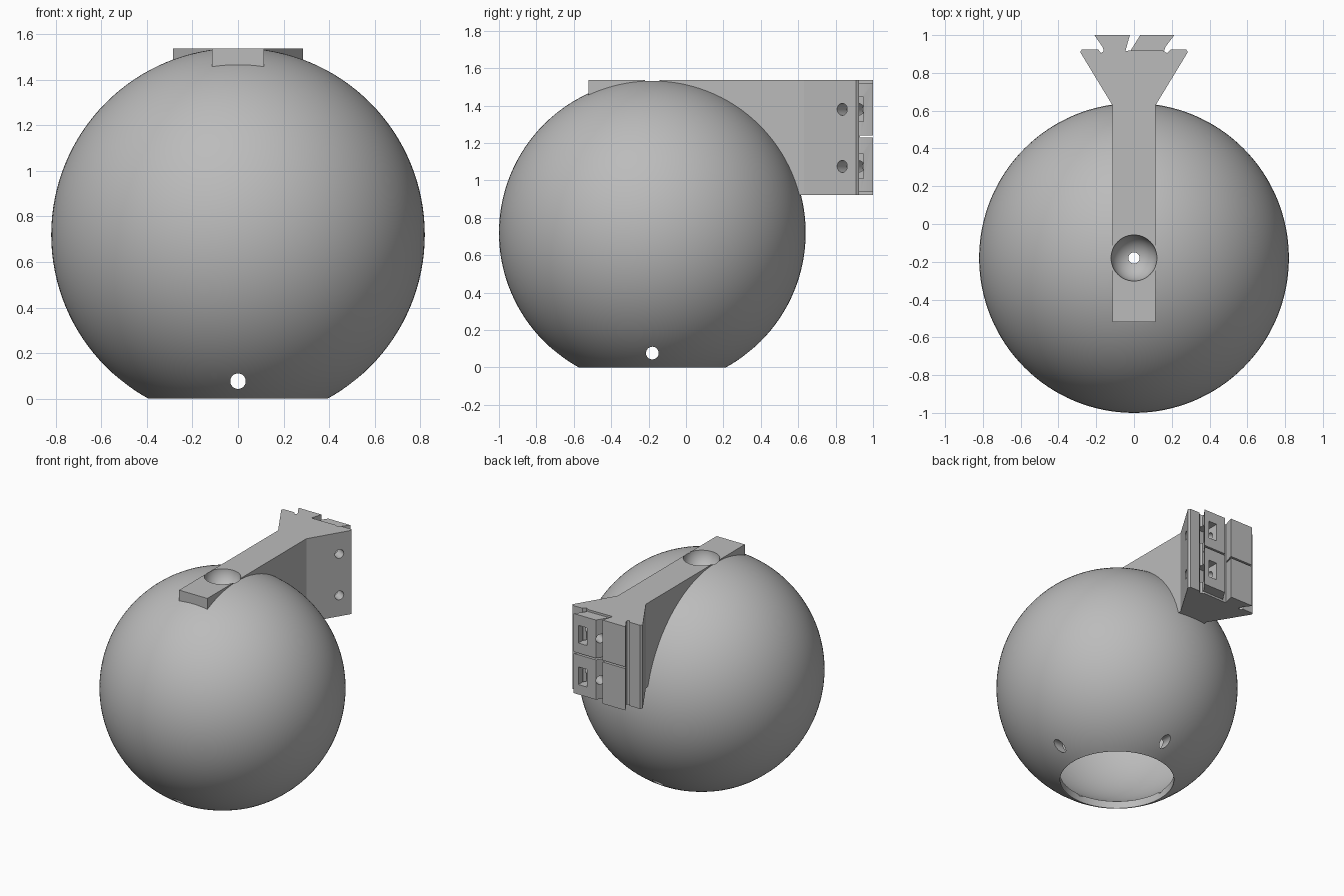
import bpy
import bmesh
from math import pi
from mathutils import Vector

if "Cube" in bpy.data.objects:
    bpy.data.objects.remove(bpy.data.objects["Cube"])

CX = Vector((0, -0.18, 0.72))   # globe centre
R = 0.82

gray = bpy.data.materials.new("plain gray")
gray.use_nodes = True
gray.diffuse_color = (0.5, 0.5, 0.5, 1)
gray.node_tree.nodes["Principled BSDF"].inputs["Base Color"].default_value = (0.5, 0.5, 0.5, 1)


def finish(name):
    ob = bpy.context.object
    ob.name = name
    ob.data.materials.clear()
    ob.data.materials.append(gray)
    return ob


def ball(name, loc, radius, seg=128):
    bpy.ops.mesh.primitive_uv_sphere_add(segments=seg, ring_count=seg // 2, radius=radius, location=loc)
    return finish(name)


def rod(name, a, b, radius, seg=32):
    a, b = Vector(a), Vector(b)
    bpy.ops.mesh.primitive_cylinder_add(vertices=seg, radius=radius, depth=(b - a).length, location=(a + b) / 2)
    ob = finish(name)
    ob.rotation_euler = (b - a).to_track_quat("Z", "Y").to_euler()
    return ob


def box(name, loc, size):
    bpy.ops.mesh.primitive_cube_add(size=1, location=loc)
    ob = finish(name)
    ob.scale = size
    return ob


def prism(name, outline, z0, z1):
    bm = bmesh.new()
    face = bm.faces.new([bm.verts.new((x, y, z0)) for x, y in outline])
    top = bmesh.ops.extrude_face_region(bm, geom=[face])["geom"]
    bmesh.ops.translate(bm, vec=(0, 0, z1 - z0), verts=[v for v in top if isinstance(v, bmesh.types.BMVert)])
    bmesh.ops.recalc_face_normals(bm, faces=bm.faces)
    mesh = bpy.data.meshes.new(name)
    bm.to_mesh(mesh)
    bm.free()
    ob = bpy.data.objects.new(name, mesh)
    bpy.context.collection.objects.link(ob)
    mesh.materials.append(gray)
    return ob


def combine(target, tool, operation="DIFFERENCE"):
    bpy.context.view_layer.update()
    mod = target.modifiers.new("combine", "BOOLEAN")
    mod.operation, mod.solver, mod.object = operation, "EXACT", tool
    bpy.context.view_layer.objects.active = target
    bpy.ops.object.modifier_apply(modifier=mod.name)
    bpy.data.objects.remove(tool)


# Arm with flared mounting plate and one dovetail rail
arm = prism("mounting_arm", [
    (-0.115, -0.52), (0.115, -0.52), (0.115, 0.63), (0.285, 0.91), (0.275, 0.925),
    (0.195, 0.925), (0.175, 0.905), (0.15, 0.92), (-0.045, 0.917), (-0.022, 1.0),
    (-0.21, 1.0), (-0.165, 0.935), (-0.16, 0.915), (-0.175, 0.905), (-0.19, 0.925),
    (-0.275, 0.925), (-0.285, 0.91), (-0.115, 0.63)], 0.922, 1.537)

# Second dovetail rail, slightly shorter
rail = prism("second_rail", [(-0.02, 0.9), (-0.02, 0.915), (0.033, 1.0), (0.213, 1.0),
                             (0.165, 0.935), (0.155, 0.9)], 0.937, 1.522)
combine(arm, rail, "UNION")

# Split across the rails, oblique screw holes and nut slots
combine(arm, box("rail_split", (0, 0.97, 1.235), (0.5, 0.08, 0.012)))
face, axis = Vector((0.24, 0.835, 0)), Vector((-0.855, 0.519, 0))
for z in (1.075, 1.38):
    start = face + Vector((0, 0, z))
    combine(arm, rod("screw_hole", start - axis * 0.06, start + axis * 0.285, 0.032))
    combine(arm, box("nut_slot", (0.14, 0.95, z), (0.07, 0.18, 0.13)))

# Globe shell joined to the arm, hollowed from inside
globe = ball("hollow_globe", CX, R)
combine(globe, arm, "UNION")
combine(globe, ball("cavity", CX, R - 0.05))

# Cup at the top with a small through hole
x, y = 0, CX.y
combine(globe, rod("cup_boss", (x, y, 1.385), (x, y, 1.515), 0.155, 48), "UNION")
combine(globe, ball("cup_bowl", (x, y, 1.54), 0.122, 48))
combine(globe, rod("cable_hole", (x, y, 1.3), (x, y, 1.6), 0.03))

# Flat open base and four vent holes around it
combine(globe, box("base_cut", (0, y, -0.25), (2, 2, 0.5)))
combine(globe, rod("base_opening", (x, y, -0.2), (x, y, 0.25), 0.387, 96))
for d in (Vector((1, 0, 0)), Vector((0, 1, 0))):
    mid = Vector((0, y, 0.077))
    combine(globe, rod("vent_holes", mid - d, mid + d, 0.034))

# Smooth curves, sharp edges
bpy.ops.object.select_all(action="DESELECT")
globe.select_set(True)
bpy.context.view_layer.objects.active = globe
bpy.ops.object.shade_smooth_by_angle(angle=pi / 7)
